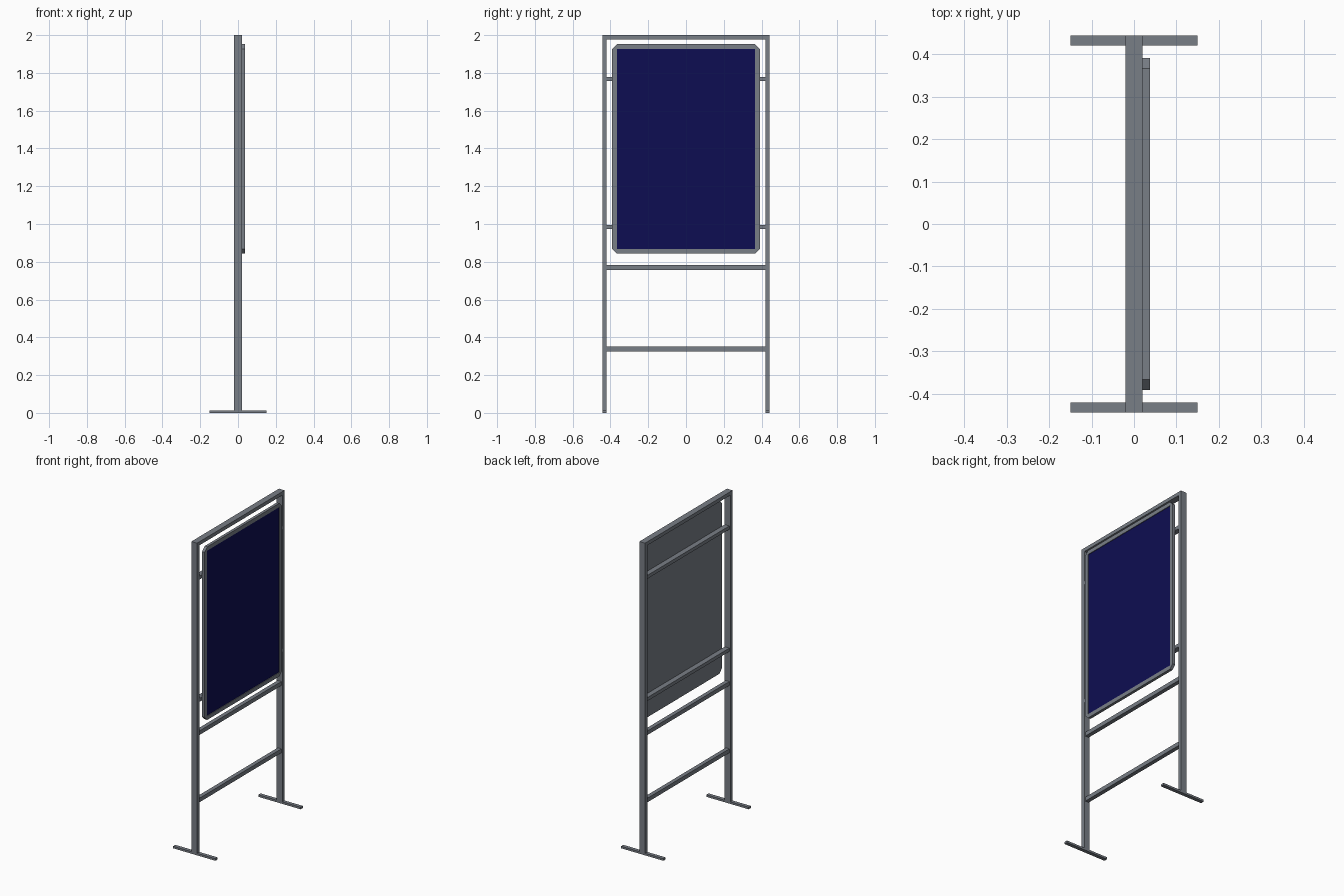
import bpy, bmesh

if "Cube" in bpy.data.objects:
    bpy.data.objects.remove(bpy.data.objects["Cube"])


def material(name, rgb):
    m = bpy.data.materials.new(name)
    m.diffuse_color = (*rgb, 1.0)
    m.use_nodes = True
    m.node_tree.nodes["Principled BSDF"].inputs["Base Color"].default_value = m.diffuse_color
    return m


steel = material("grey_steel", (0.19, 0.21, 0.24))
blue = material("dark_blue", (0.004, 0.004, 0.085))


def finish(name, bm, mats):
    bmesh.ops.recalc_face_normals(bm, faces=bm.faces)
    me = bpy.data.meshes.new(name)
    bm.to_mesh(me)
    bm.free()
    for m in mats:
        me.materials.append(m)
    ob = bpy.data.objects.new(name, me)
    bpy.context.collection.objects.link(ob)
    return ob


def box(name, x0, x1, y0, y1, z0, z1):
    bm = bmesh.new()
    bmesh.ops.create_cube(bm, size=1)
    for v in bm.verts:
        v.co.x = x1 if v.co.x > 0 else x0
        v.co.y = y1 if v.co.y > 0 else y0
        v.co.z = z1 if v.co.z > 0 else z0
    return finish(name, bm, [steel])


W, T = 0.443, 0.023          # half width of stand, tube thickness

# Posts and feet on both sides
for label, s in (("near", -1), ("far", 1)):
    y0, y1 = sorted((s * (W - T), s * W))
    box(label + "_post", -0.02, 0.02, y0, y1, 0, 2)
    box(label + "_foot", -0.15, 0.15, y0, y1, 0, 0.013)

# Top rail and cross bars
inner = W - T
box("top_rail", -0.02, 0.02, -inner, inner, 2 - T, 2)
for name, z, h in (("lower_bar", 0.338, 0.026), ("middle_bar", 0.769, 0.026),
                   ("panel_bar_low", 0.985, 0.022), ("panel_bar_high", 1.768, 0.022)):
    x1 = 0.02 if "panel" in name else 0.013
    box(name, -0.013, x1, -inner, inner, z - h / 2, z + h / 2)

# Display panel: chamfered frame with a shallow recessed blue board
HY, HZ, CZ, B = 0.391, 0.5545, 1.3975, 0.025
XB, XF, XR = 0.02, 0.038, 0.034
bm = bmesh.new()
outline, recess = [], []
for sy, sz in ((-1, -1), (1, -1), (1, 1), (-1, 1)):
    pair = [(sy * HY, sz * (HZ - B)), (sy * (HY - B), sz * HZ)]
    outline += pair if sy * sz > 0 else pair[::-1]
    recess.append((sy * (HY - B), sz * (HZ - B)))


def ring(points, x):
    return [bm.verts.new((x, y, CZ + z)) for y, z in points]


back, front = ring(outline, XB), ring(outline, XF)
lip, floor = ring(recess, XF), ring(recess, XR)
bm.faces.new(back)
for i in range(8):
    j = (i + 1) % 8
    bm.faces.new((back[i], back[j], front[j], front[i]))
for i in range(4):
    j = (i + 1) % 4
    bm.faces.new((front[2 * i], front[2 * i + 1], lip[i]))
    bm.faces.new((front[2 * i + 1], front[(2 * i + 2) % 8], lip[j], lip[i]))
    bm.faces.new((lip[i], lip[j], floor[j], floor[i]))
bm.faces.new(floor).material_index = 1
finish("display_panel", bm, [steel, blue])
